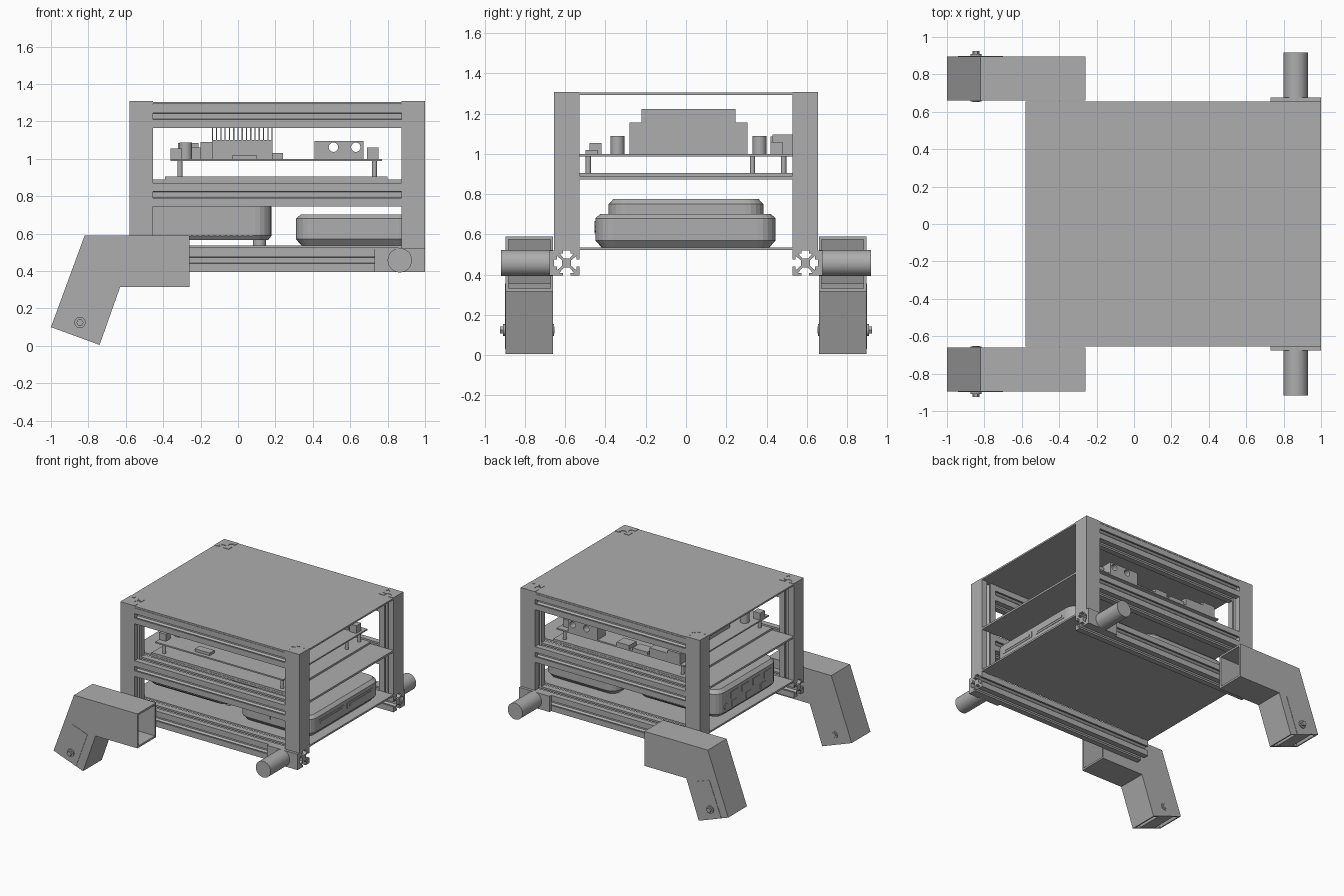
import bpy, bmesh, math
from mathutils import Vector

cube = bpy.data.objects.get("Cube")
if cube:
    bpy.data.objects.remove(cube, do_unlink=True)

grey = bpy.data.materials.new("plain_grey")
grey.use_nodes = True
GREY = (0.42, 0.42, 0.42, 1)
grey.diffuse_color = GREY
grey.node_tree.nodes["Principled BSDF"].inputs["Base Color"].default_value = GREY

PLACE = {"x": lambda a, b, t: (t, a, b),
         "y": lambda a, b, t: (a, t, b),
         "z": lambda a, b, t: (a, b, t)}


def finish(name, bm):
    bmesh.ops.recalc_face_normals(bm, faces=bm.faces)
    mesh = bpy.data.meshes.new(name)
    bm.to_mesh(mesh)
    bm.free()
    mesh.materials.append(grey)
    obj = bpy.data.objects.new(name, mesh)
    bpy.context.collection.objects.link(obj)
    return obj


def loft(name, axis, rings):
    """Join equal-length outlines [(points, position)] along an axis and cap the ends."""
    bm = bmesh.new()
    loops = [[bm.verts.new(PLACE[axis](a, b, t)) for a, b in pts] for pts, t in rings]
    for low, high in zip(loops, loops[1:]):
        for i in range(len(low)):
            j = (i + 1) % len(low)
            bm.faces.new((low[i], low[j], high[j], high[i]))
    bm.faces.new(loops[0][::-1])
    bm.faces.new(loops[-1])
    return finish(name, bm)


def prism(name, axis, pts, lo, hi):
    return loft(name, axis, [(pts, lo), (pts, hi)])


def box(name, x, y, z):
    pts = [(x[0], y[0]), (x[1], y[0]), (x[1], y[1]), (x[0], y[1])]
    return prism(name, "z", pts, *z)


def circle(a, b, r, n=24):
    return [(a + r * math.cos(math.tau * i / n), b + r * math.sin(math.tau * i / n)) for i in range(n)]


def rod(name, axis, a, b, r, lo, hi, n=24):
    obj = prism(name, axis, circle(a, b, r, n), lo, hi)
    for p in obj.data.polygons:
        p.use_smooth = len(p.vertices) == 4
    obj.data.set_sharp_from_angle(angle=math.radians(35))
    return obj


def rounded(x, y, r, inset):
    pts = []
    for k, (cx, cy) in enumerate([(x[1], y[1]), (x[0], y[1]), (x[0], y[0]), (x[1], y[0])]):
        sx, sy = (1 if k in (0, 3) else -1), (1 if k < 2 else -1)
        for i in range(6):
            ang = math.pi / 2 * (k + i / 5)
            pts.append((cx - sx * r + (r - inset) * math.cos(ang),
                        cy - sy * r + (r - inset) * math.sin(ang)))
    return pts


def case(name, x, y, layers, r=0.09):
    return loft(name, "z", [(rounded(x, y, r, inset), z) for z, inset in layers])


# Slotted bar cross-section; flat_sides lists sides without a slot (0 +a, 1 +b, 2 -a, 3 -b)
H = 0.0625
SLOT = [(-.018, 0), (-.018, .014), (-.036, .014), (-.014, .04)]


def bar(name, axis, a, b, lo, hi, flat_sides=()):
    pts = []
    for side in range(4):
        ca, sa = [(1, 0), (0, 1), (-1, 0), (0, -1)][side]
        path = [(-H, 0)]
        if side not in flat_sides:
            path += SLOT + [(-u, d) for u, d in SLOT[::-1]]
        for u, d in path:
            pts.append((a + ca * (H - d) - sa * u, b + sa * (H - d) + ca * u))
    return prism(name, axis, pts, lo, hi)


# Frame: posts, side rails and shelves
Y = 0.5925
for s, side in ((1, "back"), (-1, "front")):
    outer = 1 if s > 0 else 3
    bar(f"{side}_left_post", "z", 0.9375, s * Y, 0.52, 1.308, (0, outer))
    bar(f"{side}_right_post", "z", -0.5175, s * Y, 0.52, 1.308, (2, outer))
    for label, z in (("middle", 0.8075), ("top", 1.2275)):
        bar(f"{side}_{label}_rail", "x", s * Y, z, -0.455, 0.875)
    bar(f"{side}_bottom_rail", "x", s * Y, 0.4575, -0.58, 1.0)
box("top_plate", (-.58, 1), (-.655, .655), (1.292, 1.305))
box("middle_shelf", (-.58, 1), (-.53, .53), (.873, .889))
box("bottom_shelf", (-.58, 1), (-.53, .53), (.522, .536))

# Legs and motors, mirrored front to back
OUTLINE = [(-.26, .59), (-.82, .59), (-1, .1), (-.74, .005), (-.63, .315), (-.26, .315)]
OUTER = OUTLINE[:3] + [(-.986, .095), (-.81, .575), (-.26, .575)]
INNER = OUTLINE[3:] + [(-.26, .33), (-.64, .33), (-.754, .01)]
SERVO = [(-.835, .355), (-.70, .307), (-.80, .03), (-.94, .08)]
for s, side in ((1, "back"), (-1, "front")):
    prism(f"{side}_leg_inner_wall", "y", OUTLINE, s * .66, s * .674)
    prism(f"{side}_leg_outer_wall", "y", OUTLINE, s * .882, s * .896)
    prism(f"{side}_leg_top_wall", "y", OUTER, s * .66, s * .896)
    prism(f"{side}_leg_bottom_wall", "y", INNER, s * .66, s * .896)
    prism(f"{side}_leg_servo", "y", SERVO, s * .665, s * .899)
    rod(f"{side}_leg_pivot_washer", "y", -.845, .125, .03, s * .656, s * .908)
    rod(f"{side}_leg_pivot", "y", -.845, .125, .019, s * .652, s * .925, 6)
    box(f"{side}_motor_bracket", (.73, 1), (s * .655, s * .677), (.395, .521))
    rod(f"{side}_motor", "y", .865, .4575, .065, s * .66, s * .918, 32)

# Large computer case on the right half of the bottom shelf
case("large_computer", (-.55, .18), (-.385, .385),
     [(.565, .02), (.59, 0), (.75, 0), (.776, .025)])
for x in (-.45, .115):
    for y in (-.27, .27):
        rod("large_computer_foot", "z", x, y, .036, .535, .568, 16)
for i in range(18):
    x = -.45 + i * .03
    for s in (1, -1):
        box("vent_slot", (x, x + .018), (s * .38, s * .389), (.587, .615))
box("disc_slot", (-.17, 0), (-.389, -.38), (.637, .652))
for y in (-.24, -.1, .04, .18):
    box("rear_port", (-.555, -.54), (y - .045, y + .045), (.675, .725))
for y in (-.18, 0, .18):
    box("rear_socket", (-.555, -.54), (y - .03, y + .03), (.605, .65))
rod("power_socket", "x", .28, .63, .025, -.555, -.54, 16)

# Small computer case on the left half
case("small_computer", (.31, .95), (-.45, .445),
     [(.536, .03), (.57, 0), (.68, 0), (.702, .025)])
box("wide_port", (.42, .515), (-.455, -.44), (.608, .648))
box("square_port", (.545, .6), (-.455, -.44), (.605, .655))
rod("round_port", "y", .677, .645, .022, -.455, -.44)
rod("power_light", "y", .745, .625, .012, -.455, -.44, 12)
for y in (-.35, .02):
    box("side_slot_frame", (.94, .953), (y, y + .325), (.605, .652))
    box("side_slot", (.945, .956), (y + .025, y + .3), (.62, .637))

# Circuit boards above the middle shelf
box("lower_board", (-.39, .8), (-.53, .53), (.89, .905))
box("upper_board", (-.36, .77), (-.53, .53), (.988, .999))
for x in (-.31, .73):
    for y in (-.485, .33, .485):
        rod("standoff", "z", x, y, .013, .9, .99, 12)

# Processor with a finned heat sink
box("processor_block", (-.14, .185), (-.28, .305), (.995, 1.1))
FIN = [(-.28, 1.09), (.305, 1.09), (.305, 1.155), (.245, 1.155),
       (.245, 1.222), (-.22, 1.222), (-.22, 1.155), (-.28, 1.155)]
for i in range(15):
    x = -.14 + i * .0228
    prism("heat_sink_fin", "x", FIN, x, x + .006)

# Connector block with two through holes
bm = bmesh.new()
block = box("double_socket", (.41, .67), (.43, .53), (.995, 1.095))
for x in (.51, .63):
    cutter = rod("socket_hole_cutter", "y", x, 1.062, .025, .3, .7)
    cutter.hide_render = True
    cutter.hide_viewport = True
    cut = block.modifiers.new("hole", "BOOLEAN")
    cut.operation = "DIFFERENCE"
    cut.object = cutter
bm.free()

# Small parts on the upper board
CHIPS = [((-.25, -.05), (.42, .53), 1.06), ((-.03, .1), (.44, .53), 1.02),
         ((.13, .24), (.44, .53), 1.03), ((-.36, -.3), (-.48, -.42), 1.055),
         ((.69, .75), (.42, .48), 1.06), ((-.32, -.21), (.42, .53), 1.085),
         ((-.25, -.14), (-.2, .2), 1.06), ((-.03, .1), (-.5, -.44), 1.02),
         ((-.2, -.14), (-.26, .28), 1.09)]
for x, y, top in CHIPS:
    box("board_component", x, y, (.995, top))
for x, y in ((-.28, -.34), (-.28, .365)):
    rod("capacitor", "z", x, y, .034, .995, 1.088)
